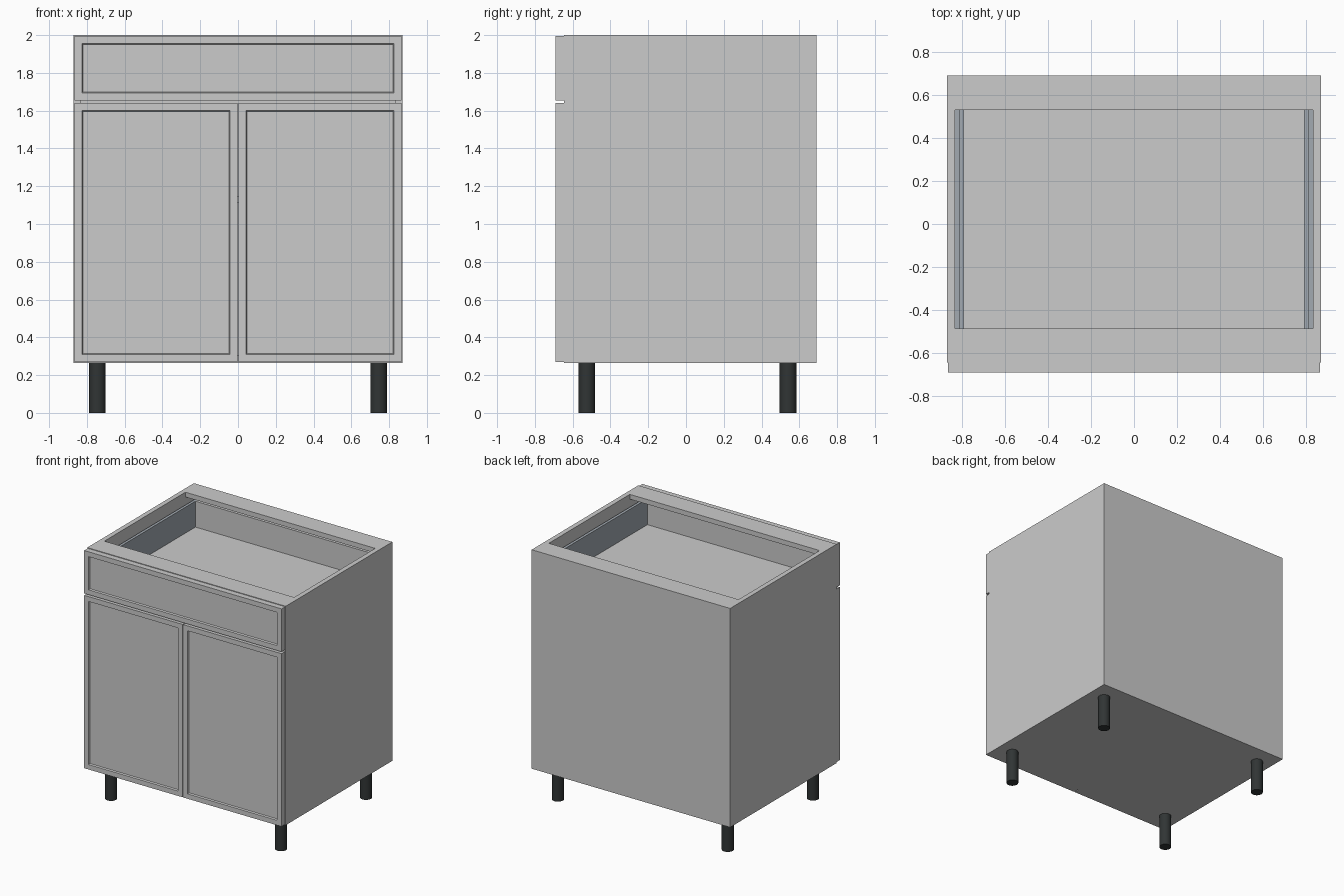
import bpy, bmesh

if "Cube" in bpy.data.objects:
    bpy.data.objects.remove(bpy.data.objects["Cube"])


def material(name, rgb):
    m = bpy.data.materials.new(name)
    m.diffuse_color = (*rgb, 1)
    m.use_nodes = True
    m.node_tree.nodes["Principled BSDF"].inputs["Base Color"].default_value = m.diffuse_color
    return m


def finish(name, bm, mat=None):
    mesh = bpy.data.meshes.new(name)
    bm.to_mesh(mesh)
    bm.free()
    ob = bpy.data.objects.new(name, mesh)
    bpy.context.collection.objects.link(ob)
    if mat:
        mesh.materials.append(mat)
    return ob


def box_mesh(x0, x1, y0, y1, z0, z1):
    bm = bmesh.new()
    bmesh.ops.create_cube(bm, size=1)
    for v in bm.verts:
        v.co = ((x0 + x1) / 2 + v.co.x * (x1 - x0),
                (y0 + y1) / 2 + v.co.y * (y1 - y0),
                (z0 + z1) / 2 + v.co.z * (z1 - z0))
    return bm


def box(name, *bounds, mat=None):
    return finish(name, box_mesh(*bounds), mat)


def framed_front(name, x0, x1, z0, z1, rim=0.055, slope=0.007, depth=0.012):
    """Slab with a flat frame and a recessed centre panel."""
    bm = box_mesh(x0, x1, FRONT, CARCASS, z0, z1)
    bm.normal_update()
    face = min(bm.faces, key=lambda f: f.calc_center_median().y)
    bmesh.ops.inset_region(bm, faces=[face], thickness=rim)
    bmesh.ops.inset_region(bm, faces=[face], thickness=slope)
    for v in face.verts:
        v.co.y += depth
    return finish(name, bm)


W, T = 0.87, 0.038              # half width, board thickness
FRONT, CARCASS, BACK = -0.69, -0.645, 0.69
BASE, TOP = 0.265, 2.0
IN = W - T

metal = material("drawer_metal", (0.36, 0.40, 0.44))
black = material("leg_black", (0.03, 0.035, 0.035))

# Carcass boards
for side, s in (("left", -1), ("right", 1)):
    a, b = sorted((s * IN, s * W))
    box(side + "_side_panel", a, b, CARCASS, BACK, BASE, TOP)
box("bottom_panel", -IN, IN, CARCASS, BACK - 0.015, BASE, BASE + T)
box("back_panel", -IN, IN, BACK - 0.015, BACK, BASE, TOP)
box("front_top_rail", -IN, IN, CARCASS, -0.485, TOP - T, TOP)
box("back_top_rail", -IN, IN, 0.53, BACK - 0.015, TOP - T, TOP)
box("shelf", -IN, IN, -0.60, BACK - 0.015, 1.11, 1.147)

# Drawer front and doors
E = W - 0.005
framed_front("drawer_front", -E, E, 1.655, 1.995)
framed_front("left_door", -E, -0.003, 0.27, 1.64)
framed_front("right_door", 0.003, E, 0.27, 1.64)

# Drawer box
box("drawer_floor", -0.79, 0.79, CARCASS, 0.63, 1.675, 1.71)
box("drawer_back", -0.79, 0.79, 0.595, 0.63, 1.71, 1.915)
for side, s in (("left", -1), ("right", 1)):
    a, b = sorted((s * 0.79, s * 0.812))
    box(side + "_drawer_side", a, b, CARCASS, 0.63, 1.675, 1.915, mat=metal)
    a, b = sorted((s * 0.812, s * IN))
    box(side + "_drawer_runner", a, b, -0.63, 0.60, 1.675, 1.72, mat=metal)

# Round legs
for row, y in (("front", -0.525), ("back", 0.54)):
    for side, x in (("left", -0.745), ("right", 0.745)):
        bpy.ops.mesh.primitive_cylinder_add(
            vertices=32, radius=0.044, depth=BASE, location=(x, y, BASE / 2))
        leg = bpy.context.object
        leg.name = f"{row}_{side}_leg"
        leg.data.materials.append(black)
        bpy.ops.object.shade_smooth_by_angle()
